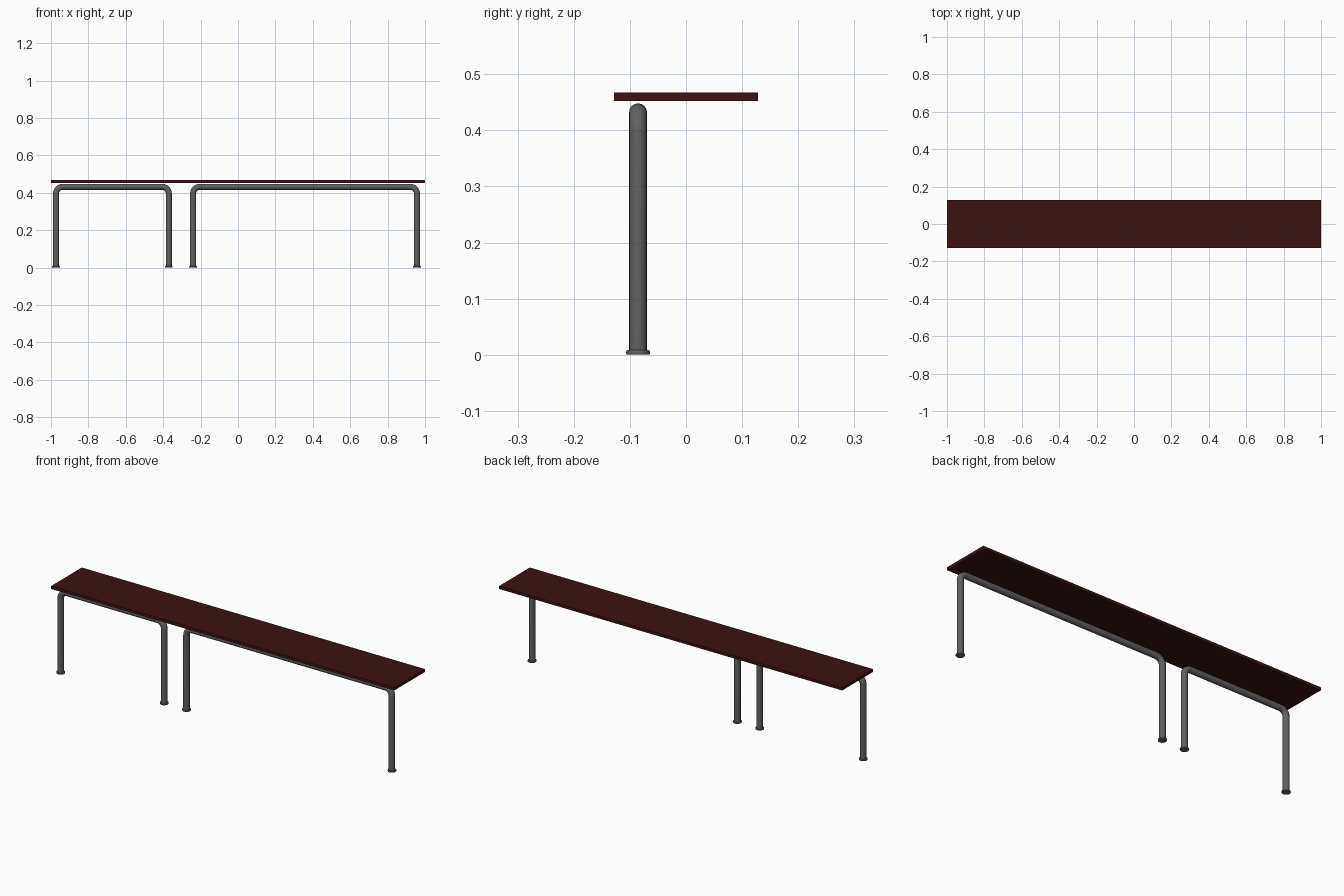
import bpy, bmesh, math

if "Cube" in bpy.data.objects:
    bpy.data.objects.remove(bpy.data.objects["Cube"])

LEG_Y, TUBE_R, BEND_R, RAIL_Z = -0.0855, 0.016, 0.036, 0.432


def material(name, color):
    m = bpy.data.materials.new(name)
    m.diffuse_color = color
    m.use_nodes = True
    m.node_tree.nodes["Principled BSDF"].inputs["Base Color"].default_value = m.diffuse_color
    return m


wood = material("dark_red_wood", (0.045, 0.006, 0.006, 1))
steel = material("grey_steel", (0.12, 0.12, 0.12, 1))


def activate(obj):
    bpy.ops.object.select_all(action='DESELECT')
    obj.select_set(True)
    bpy.context.view_layer.objects.active = obj


# Bent tube frame: leg, rounded corner, rail, rounded corner, leg
def tube_frame(name, x0, x1):
    pts = [(x0, 0.004)]
    for cx, start in ((x0 + BEND_R, 180), (x1 - BEND_R, 90)):
        for i in range(9):
            a = math.radians(start - 90 * i / 8)
            pts.append((cx + BEND_R * math.cos(a),
                        RAIL_Z - BEND_R + BEND_R * math.sin(a)))
    pts.append((x1, 0.004))
    curve = bpy.data.curves.new(name, 'CURVE')
    curve.dimensions = '3D'
    curve.bevel_depth = TUBE_R
    curve.bevel_resolution = 6
    curve.use_fill_caps = True
    spline = curve.splines.new('POLY')
    spline.points.add(len(pts) - 1)
    for p, (x, z) in zip(spline.points, pts):
        p.co = (x, LEG_Y, z, 1)
    obj = bpy.data.objects.new(name, curve)
    bpy.context.collection.objects.link(obj)
    activate(obj)
    bpy.ops.object.convert(target='MESH')
    obj = bpy.context.object
    obj.data.materials.clear()
    obj.data.materials.append(steel)
    bpy.ops.object.shade_smooth_by_angle(angle=math.radians(40))


# Foot pad: short disc with a chamfered top
def foot(name, x):
    bpy.ops.mesh.primitive_cylinder_add(vertices=28, radius=0.021, depth=0.008,
                                        location=(x, LEG_Y, 0.005 - 0.001))
    obj = bpy.context.object
    obj.name = name
    obj.data.materials.append(steel)
    bevel = obj.modifiers.new("chamfer", 'BEVEL')
    bevel.width = 0.002
    bevel.segments = 2
    bpy.ops.object.shade_smooth_by_angle(angle=math.radians(40))


for side, x0, x1 in (("left", -0.973, -0.37), ("right", -0.24, 0.957)):
    tube_frame(side + "_frame", x0, x1)
    foot(side + "_frame_foot_a", x0)
    foot(side + "_frame_foot_b", x1)

# Seat board
bpy.ops.mesh.primitive_cube_add(size=1, location=(0, 0, 0.4595))
seat = bpy.context.object
seat.name = "seat"
seat.scale = (2, 0.256, 0.015)
bpy.ops.object.transform_apply(location=False, rotation=False, scale=True)
seat.data.materials.append(wood)
